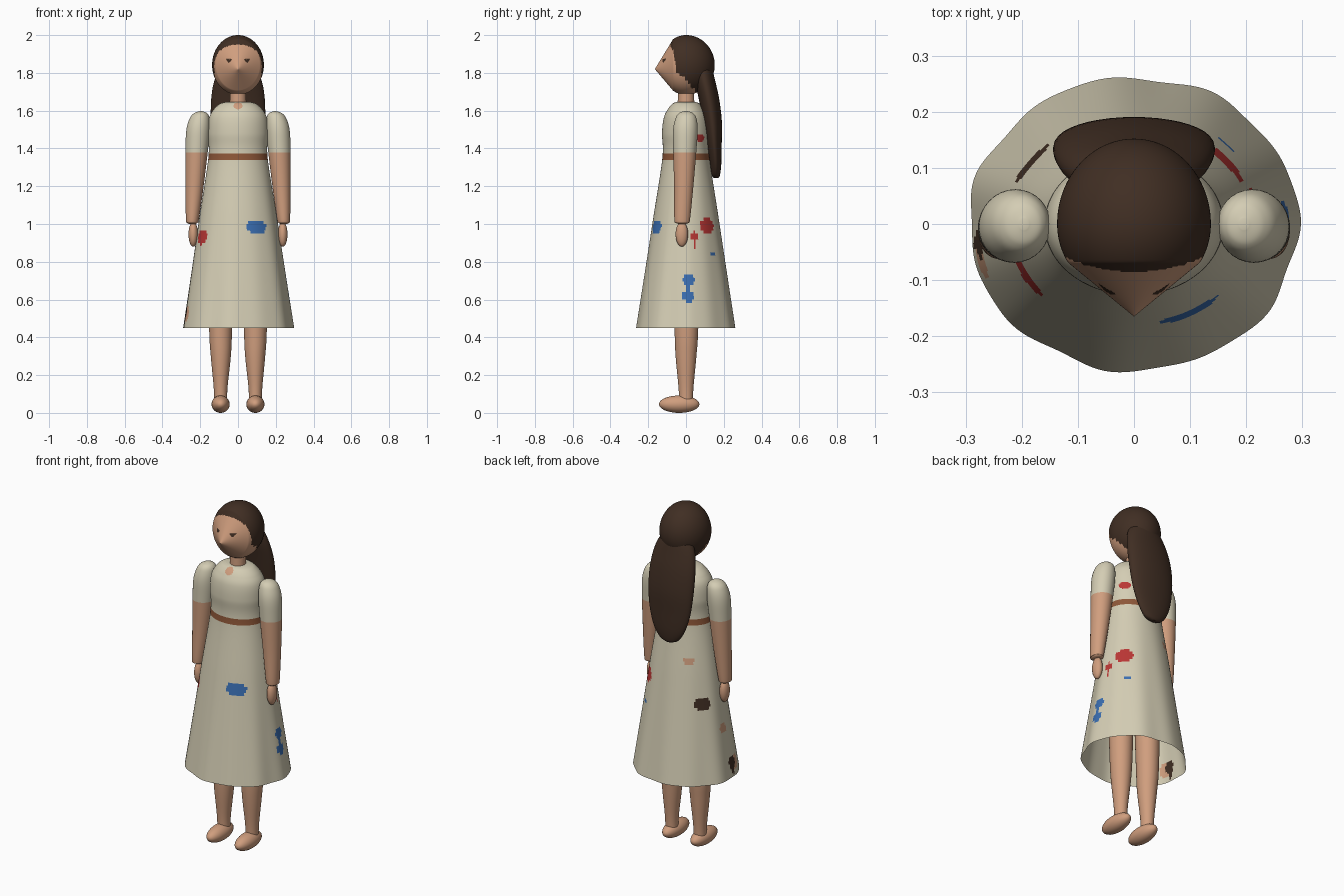
import bpy
import bmesh
from math import sin, cos, pi, hypot, sqrt, radians, atan2, floor
from mathutils import Vector

default_cube = bpy.data.objects.get("Cube")
if default_cube:
    bpy.data.objects.remove(default_cube, do_unlink=True)


def make_material(name, rgb):
    """Flat material from 0-255 display values, stored as linear."""
    linear = [((c / 255 + 0.055) / 1.055) ** 2.4 for c in rgb]
    mat = bpy.data.materials.new(name)
    mat.use_nodes = True
    mat.diffuse_color = (*linear, 1)
    mat.node_tree.nodes["Principled BSDF"].inputs["Base Color"].default_value = (*linear, 1)
    return mat


MATERIALS = {
    "skin": make_material("skin", (208, 158, 126)),
    "cloth": make_material("cream cloth", (212, 205, 180)),
    "hair": make_material("dark brown hair", (64, 46, 35)),
    "belt": make_material("leather brown", (142, 87, 56)),
    "red": make_material("red paint", (186, 54, 52)),
    "blue": make_material("blue paint", (58, 110, 178)),
}


def finish(name, bm, colours, paint=None):
    """Turn a bmesh into a smooth object, colouring faces by a rule."""
    bmesh.ops.recalc_face_normals(bm, faces=bm.faces)
    if paint:
        for face in bm.faces:
            face.material_index = colours.index(paint(face.calc_center_median()))
    mesh = bpy.data.meshes.new(name)
    bm.to_mesh(mesh)
    bm.free()
    for colour in colours:
        mesh.materials.append(MATERIALS[colour])
    obj = bpy.data.objects.new(name, mesh)
    bpy.context.collection.objects.link(obj)
    bpy.ops.object.select_all(action='DESELECT')
    obj.select_set(True)
    bpy.context.view_layer.objects.active = obj
    bpy.ops.object.shade_smooth_by_angle(angle=radians(50))
    return obj


def resample(rings, steps):
    """Smooth curve through ring settings (z, centre x, centre y, radius x, radius y)."""
    rows = []
    last = len(rings) - 1
    for i in range(last):
        p0, p1, p2, p3 = (rings[min(max(i + k, 0), last)] for k in (-1, 0, 1, 2))
        for s in range(steps):
            t = s / steps
            rows.append([b + 0.5 * t * (c - a + t * (2 * a - 5 * b + 4 * c - d
                         + t * (3 * (b - c) + d - a)))
                         for a, b, c, d in zip(p0, p1, p2, p3)])
    return rows + [list(rings[-1])]


def loft(name, rings, colours, paint=None, segments=32, steps=5,
         mirror=1, open_start=False, ripple=None):
    """Skin elliptical rings stacked along z."""
    bm = bmesh.new()
    loops = []
    for z, cx, cy, rx, ry in resample(rings, steps):
        loop = []
        for k in range(segments):
            a = 2 * pi * k / segments
            f = ripple(a, z) if ripple else 1
            loop.append(bm.verts.new((mirror * (cx + rx * f * cos(a)), cy + ry * f * sin(a), z)))
        loops.append(loop)
    for low, high in zip(loops, loops[1:]):
        for k in range(segments):
            n = (k + 1) % segments
            bm.faces.new((low[k], low[n], high[n], high[k]))
    if not open_start:
        bm.faces.new(loops[0])
    bm.faces.new(loops[-1])
    return finish(name, bm, colours, paint)


def ellipsoid(name, centre, radii, colour):
    bm = bmesh.new()
    bmesh.ops.create_uvsphere(bm, u_segments=32, v_segments=20, radius=1)
    bmesh.ops.scale(bm, vec=radii, verts=bm.verts)
    bmesh.ops.translate(bm, vec=centre, verts=bm.verts)
    return finish(name, bm, [colour])


# Dress: bodice, waistband and open flared skirt with paint splashes
DRESS = [(.45, 0, 0, .292, .26), (.75, 0, 0, .247, .215), (1.05, 0, 0, .203, .17),
         (1.35, 0, 0, .157, .125), (1.48, 0, 0, .16, .127), (1.56, 0, 0, .153, .118),
         (1.605, 0, 0, .13, .098), (1.635, 0, 0, .098, .074), (1.645, 0, 0, .07, .055)]

# angle in degrees, height, half width, half height, colour
SPLASHES = [(-62, .985, .055, .04, "blue"), (-150, .93, .045, .04, "red"),
            (3, .705, .034, .028, "blue"), (3, .615, .034, .028, "blue"),
            (3, .66, .01, .05, "blue"), (40, .99, .05, .04, "red"),
            (14, .935, .02, .025, "red"), (14, .9, .007, .035, "red"),
            (46, .845, .02, .013, "blue"), (125, 1.14, .03, .022, "skin"),
            (145, .9, .045, .035, "hair"), (178, .74, .03, .026, "skin"),
            (188, .53, .03, .035, "hair"), (188, .49, .01, .035, "hair"),
            (194, .52, .04, .04, "skin"),
            (37, 1.455, .035, .02, "red"), (-90, 1.625, .024, .018, "skin")]


def dress_radii(z):
    for low, high in zip(DRESS, DRESS[1:]):
        if z <= high[0]:
            t = (z - low[0]) / (high[0] - low[0])
            return low[3] + t * (high[3] - low[3]), low[4] + t * (high[4] - low[4])
    return DRESS[-1][3:]


def dress_paint(p):
    rx, ry = dress_radii(p.z)
    a = atan2(p.y / ry, p.x / rx)
    for angle, z, half_w, half_h, colour in SPLASHES:
        turn = (a - radians(angle) + pi) % (2 * pi) - pi
        reach = turn * hypot(rx * sin(a), ry * cos(a))
        if hypot(reach / half_w, (p.z - z) / half_h) < 1:
            return colour
    return "belt" if 1.343 < p.z < 1.37 else "cloth"


def hem_ripple(a, z):
    flare = max(0, (1.3 - z) / .85)
    return 1 + flare * (.012 * sin(7 * a + .6) + .009 * sin(11 * a + 2) + .004)


loft("dress", DRESS, ["cloth", "belt", "red", "blue", "skin", "hair"], dress_paint,
     segments=144, steps=18, open_start=True, ripple=hem_ripple)

# Neck
loft("neck", [(1.6, 0, 0, .045, .045), (1.72, 0, 0, .042, .042)], ["skin"])

# Arms with short sleeves, hands, legs and feet
ARM = [(1.0, .242, -.02, .016, .018), (1.007, .242, -.02, .029, .035),
       (1.03, .241, -.02, .035, .042), (1.2, .23, -.012, .048, .051),
       (1.4, .218, -.006, .06, .062), (1.5, .211, -.003, .062, .065),
       (1.56, .203, 0, .052, .055), (1.587, .198, 0, .034, .037),
       (1.597, .196, 0, .008, .01)]
LEG = [(.06, .092, 0, .034, .036), (.14, .092, 0, .037, .04), (.3, .091, 0, .053, .055),
       (.45, .092, .002, .061, .063), (.9, .09, 0, .072, .075)]


def sleeve_paint(p):
    return "cloth" if p.z > 1.38 else "skin"


for side, sign in (("left", 1), ("right", -1)):
    loft(side + "_arm", ARM, ["skin", "cloth"], sleeve_paint, steps=8, mirror=sign)
    ellipsoid(side + "_hand", (sign * .237, -.022, .946), (.025, .033, .066), "skin")
    loft(side + "_leg", LEG, ["skin"], mirror=sign)
    ellipsoid(side + "_foot", (sign * .092, -.036, .046), (.048, .107, .046), "skin")

# Head: a sphere drawn out to a pointed nose, with hairline and eyes as coloured faces
HAIRLINE = [(1.68, .08), (1.70, .06), (1.735, .02), (1.775, -.01), (1.80, -.048),
            (1.87, -.06), (1.92, -.07), (1.95, -.085), (1.955, -.2), (2.1, -.2)]


def head_paint(p):
    for sign in (1, -1):
        dx, dz = sign * p.x - .048, p.z - 1.863
        lid = abs(dx) < .014 and abs(dz - .006) < .0045
        if lid or hypot(dx, dz) < .008:
            return "hair"
    # stepped hair edge
    z = p.z if p.z > 1.93 else floor(p.z / .02) * .02 + .01
    for (z0, y0), (z1, y1) in zip(HAIRLINE, HAIRLINE[1:]):
        if z0 <= z <= z1:
            limit = y0 + (y1 - y0) * (z - z0) / (z1 - z0)
            return "hair" if p.y > limit else "skin"
    return "skin"


bm = bmesh.new()
bmesh.ops.create_uvsphere(bm, u_segments=128, v_segments=96, radius=1)
for v in bm.verts:
    x, y, z = v.co.x, -v.co.z, v.co.y
    r = min(1, hypot(x, z))
    drop = 0
    if y > 0:
        y *= .152
    elif r < .86:
        y = -.165 + .112 * r
        drop = .022 * (1 - r / .86)
    else:
        y = -.135 * sqrt(1 - r * r)
    v.co = Vector((x * .137, y, 1.842 + z * .158 - drop))
finish("head", bm, ["skin", "hair"], head_paint)

# Long hair hanging behind
TAIL = [(1.243, 0, .16, .02, .012), (1.26, 0, .158, .06, .022), (1.32, 0, .157, .1, .03),
        (1.42, 0, .15, .13, .039), (1.54, 0, .14, .143, .05), (1.66, 0, .122, .142, .054),
        (1.76, 0, .1, .125, .054), (1.83, 0, .085, .09, .05), (1.86, 0, .08, .04, .03)]
loft("long_hair", TAIL, ["hair"], segments=40)
